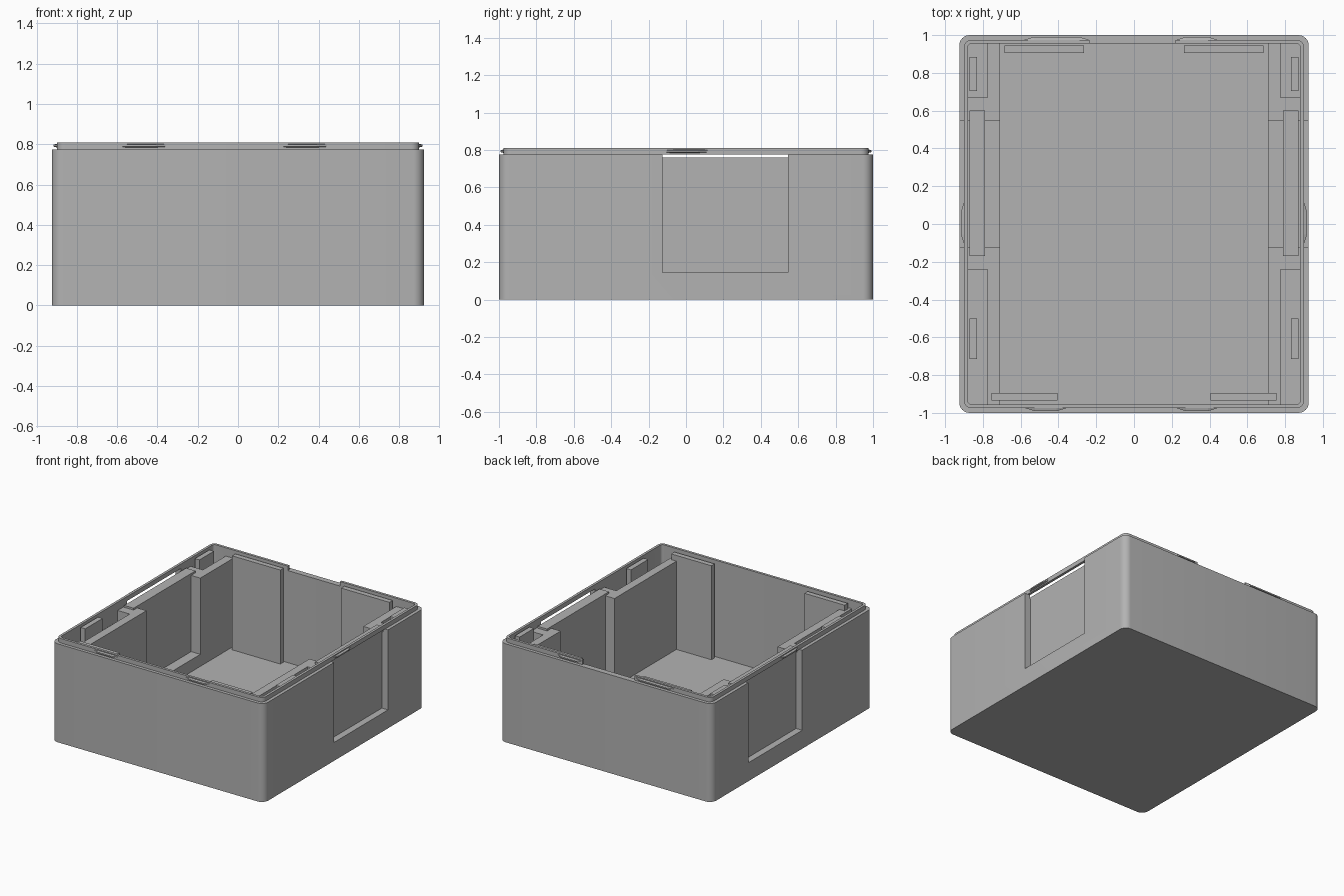
import bpy, bmesh, math
from mathutils import Vector

cube = bpy.data.objects.get("Cube")
if cube:
    bpy.data.objects.remove(cube, do_unlink=True)

grey = bpy.data.materials.new("plain_grey")
grey.use_nodes = True
COLOUR = (0.45, 0.45, 0.45, 1)
grey.diffuse_color = COLOUR
grey.node_tree.nodes["Principled BSDF"].inputs["Base Color"].default_value = COLOUR


def make(name, bm):
    bmesh.ops.recalc_face_normals(bm, faces=bm.faces)
    mesh = bpy.data.meshes.new(name)
    bm.to_mesh(mesh)
    bm.free()
    mesh.materials.append(grey)
    ob = bpy.data.objects.new(name, mesh)
    bpy.context.collection.objects.link(ob)
    return ob


def prism(name, outline, z0, z1):
    """Extrude a flat outline from z0 up to z1."""
    bm = bmesh.new()
    face = bm.faces.new([bm.verts.new((x, y, z0)) for x, y in outline])
    top = bmesh.ops.extrude_face_region(bm, geom=[face])["geom"]
    verts = [v for v in top if isinstance(v, bmesh.types.BMVert)]
    bmesh.ops.translate(bm, verts=verts, vec=(0, 0, z1 - z0))
    return make(name, bm)


def box(name, x0, x1, y0, y1, z0, z1):
    return prism(name, [(x0, y0), (x1, y0), (x1, y1), (x0, y1)], z0, z1)


def rounded(hx, hy, r, steps=8):
    """Rectangle outline with rounded corners."""
    pts = []
    for i, (sx, sy) in enumerate([(1, 1), (-1, 1), (-1, -1), (1, -1)]):
        for k in range(steps + 1):
            a = math.pi / 2 * (i + k / steps)
            pts.append((sx * (hx - r) + r * math.cos(a), sy * (hy - r) + r * math.sin(a)))
    return pts


def cut(ob, cutter):
    mod = ob.modifiers.new("cut", "BOOLEAN")
    mod.operation = "DIFFERENCE"
    mod.solver = "EXACT"
    mod.object = cutter
    bpy.context.view_layer.objects.active = ob
    bpy.ops.object.modifier_apply(modifier=mod.name)
    bpy.data.objects.remove(cutter, do_unlink=True)


def smooth(ob):
    bpy.ops.object.select_all(action="DESELECT")
    ob.select_set(True)
    bpy.context.view_layer.objects.active = ob
    bpy.ops.object.shade_smooth_by_angle(angle=math.radians(30))


def clip(name, centre, half, direction):
    """Snap ridge: wedge section running along the wall, tapered at its ends."""
    d = Vector(direction)
    along = Vector((-d.y, d.x, 0))
    bm = bmesh.new()
    rings = []
    for t, depth in ((-half, 0), (0.05 - half, 0.016), (half - 0.05, 0.016), (half, 0)):
        ring = []
        for out, z in ((-0.01, 0.782), (depth, 0.788), (depth, 0.798), (-0.01, 0.805)):
            ring.append(bm.verts.new(Vector(centre) + along * t + d * out + Vector((0, 0, z))))
        rings.append(ring)
    for a, b in zip(rings, rings[1:]):
        for i in range(4):
            j = (i + 1) % 4
            bm.faces.new((a[i], a[j], b[j], b[i]))
    bm.faces.new(rings[0])
    bm.faces.new(rings[-1])
    return make(name, bm)


BODY, LIP, FLOOR = 0.775, 0.81, 0.05
IN_X, IN_Y = 0.88, 0.955
WIN0, WIN1, SILL = -0.125, 0.545, 0.145
TOP, POCKET = 0.745, 0.66

# Outer shell with a side window on each side
shell = prism("shell", rounded(0.925, 1.0, 0.055), 0, BODY)
cut(shell, prism("cavity", rounded(IN_X, IN_Y, 0.02), FLOOR, 1))
for s in (-1, 1):
    cut(shell, box("window", s * 0.8, s * 1.1, WIN0, WIN1, SILL, 1))
smooth(shell)

# Raised lip, open at the middle of the back
lip = prism("lip", rounded(0.9, 0.975, 0.04), BODY, LIP)
cut(lip, prism("lip_hole", rounded(IN_X, IN_Y, 0.02), 0.5, 1))
cut(lip, box("lip_gap", -0.235, 0.22, 0.8, 1.1, 0.5, 1))
smooth(lip)

for side, s in (("left", 1), ("right", -1)):
    def part(name, x0, x1, *rest):
        return box(side + "_" + name, s * x0, s * x1, *rest)

    # Thick inner side walls with sunken pockets
    for end, y0, y1, p0, p1 in (("front", -IN_Y, WIN0, -IN_Y, -0.24),
                                ("back", WIN1, IN_Y, 0.67, IN_Y)):
        part(end + "_block", 0.71, IN_X, y0, y1, FLOOR, POCKET)
        part(end + "_rim", 0.71, 0.775, p0, p1, POCKET, TOP)
        post = (p1, y1) if end == "front" else (y0, p0)
        part(end + "_post", 0.71, IN_X, *post, POCKET, TOP)

    # Window sill and sliding panel
    part("sill", 0.71, IN_X, WIN0, WIN1, FLOOR, SILL)
    part("panel", 0.79, 0.872, WIN0 - 0.045, WIN1 + 0.055, SILL, 0.76)

    # Upright tabs in the pockets and along the front and back walls
    part("front_tab", 0.83, 0.87, -0.715, -0.5, POCKET, 0.795)
    part("back_tab", 0.83, 0.87, 0.705, 0.885, POCKET, 0.795)
    part("front_rib", 0.405, 0.755, -0.935, -0.895, FLOOR, 0.79)
    part("back_rib", 0.265, 0.685, 0.905, 0.945, FLOOR, 0.79)

    # Snap ridges on the lip
    clip(side + "_clip", (s * 0.9, 0.005, 0), 0.11, (s, 0, 0))
    x = 0.333 if s > 0 else -0.467
    clip(side + "_front_clip", (x, -0.975, 0), 0.108, (0, -1, 0))
    x = 0.333 if s > 0 else -0.41
    clip(side + "_back_clip", (x, 0.975, 0), 0.108 if s > 0 else 0.17, (0, 1, 0))
